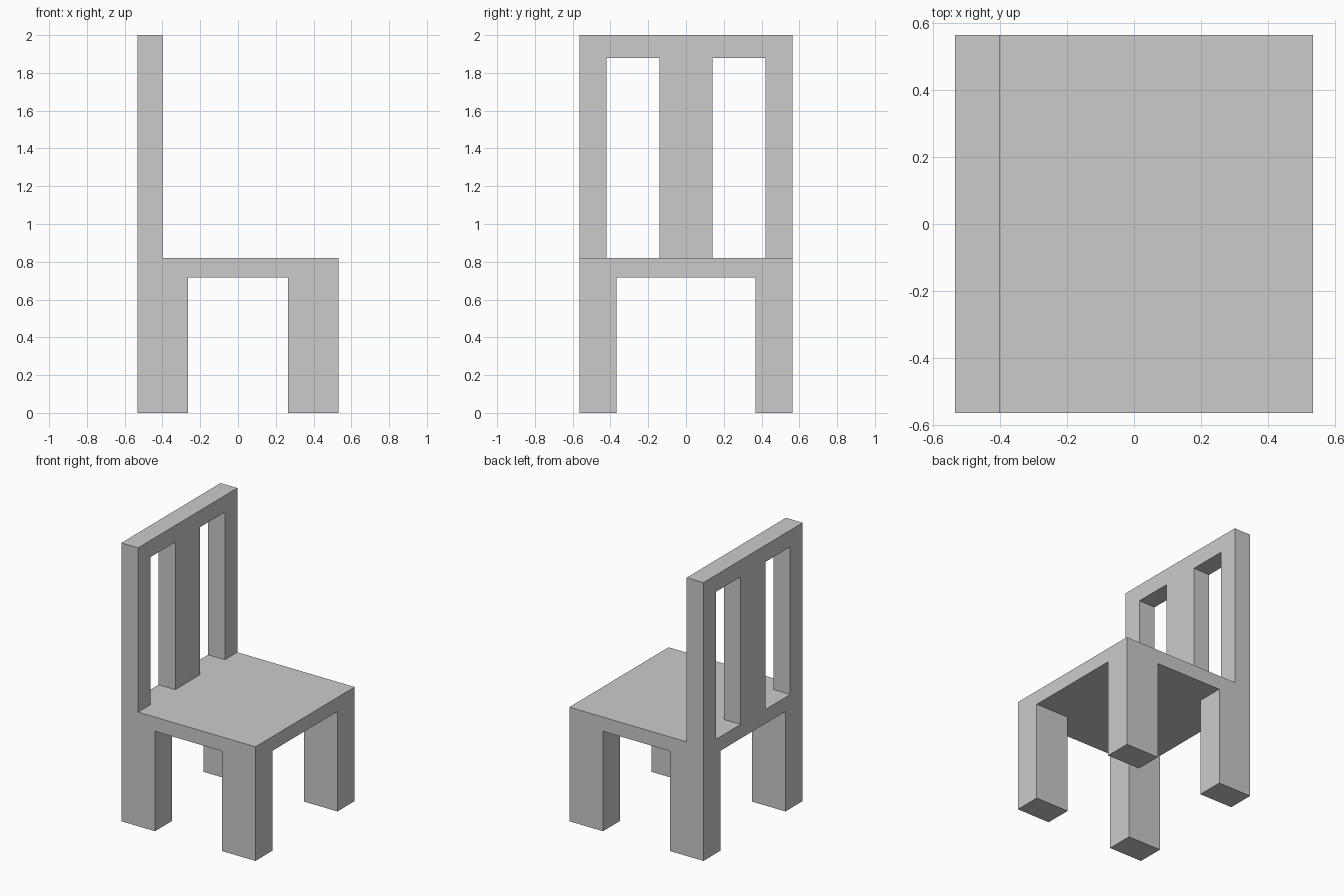
import bpy
import bmesh
from mathutils import Matrix, Vector

if "Cube" in bpy.data.objects:
    bpy.data.objects.remove(bpy.data.objects["Cube"])

# Main dimensions
HX, HY, HEIGHT = 0.533, 0.563, 2.0      # half depth, half width, total height
SEAT_BOTTOM, SEAT_TOP = 0.718, 0.82
LEG_X, LEG_Y = 0.266, 0.368             # inner faces of the legs
BACK_X = -0.40                          # front face of the backrest
RAIL_BOTTOM = 1.88
SLAT_Y, POST_Y = 0.141, 0.422           # slot edges in the backrest


def box(name, x, y, z):
    """Box from (min, max) ranges, with its origin at the centre."""
    lo, hi = (Vector(c) for c in zip(x, y, z))
    bm = bmesh.new()
    bmesh.ops.create_cube(bm, size=1, matrix=Matrix.Diagonal((*(hi - lo), 1)))
    mesh = bpy.data.meshes.new(name)
    bm.to_mesh(mesh)
    bm.free()
    obj = bpy.data.objects.new(name, mesh)
    obj.location = (lo + hi) / 2
    bpy.context.collection.objects.link(obj)
    return obj


# Seat slab
box("seat", (-HX, HX), (-HY, HY), (SEAT_BOTTOM, SEAT_TOP))

# Legs and backrest posts on both sides (the chair faces +x)
for side, s in (("right", -1), ("left", 1)):
    leg_y = sorted((s * LEG_Y, s * HY))
    post_y = sorted((s * POST_Y, s * HY))
    box(f"front_leg_{side}", (LEG_X, HX), leg_y, (0, SEAT_BOTTOM))
    box(f"back_leg_{side}", (-HX, -LEG_X), leg_y, (0, SEAT_BOTTOM))
    box(f"back_post_{side}", (-HX, BACK_X), post_y, (SEAT_TOP, RAIL_BOTTOM))

# Wide centre slat and top rail
box("back_slat", (-HX, BACK_X), (-SLAT_Y, SLAT_Y), (SEAT_TOP, RAIL_BOTTOM))
box("top_rail", (-HX, BACK_X), (-HY, HY), (RAIL_BOTTOM, HEIGHT))
